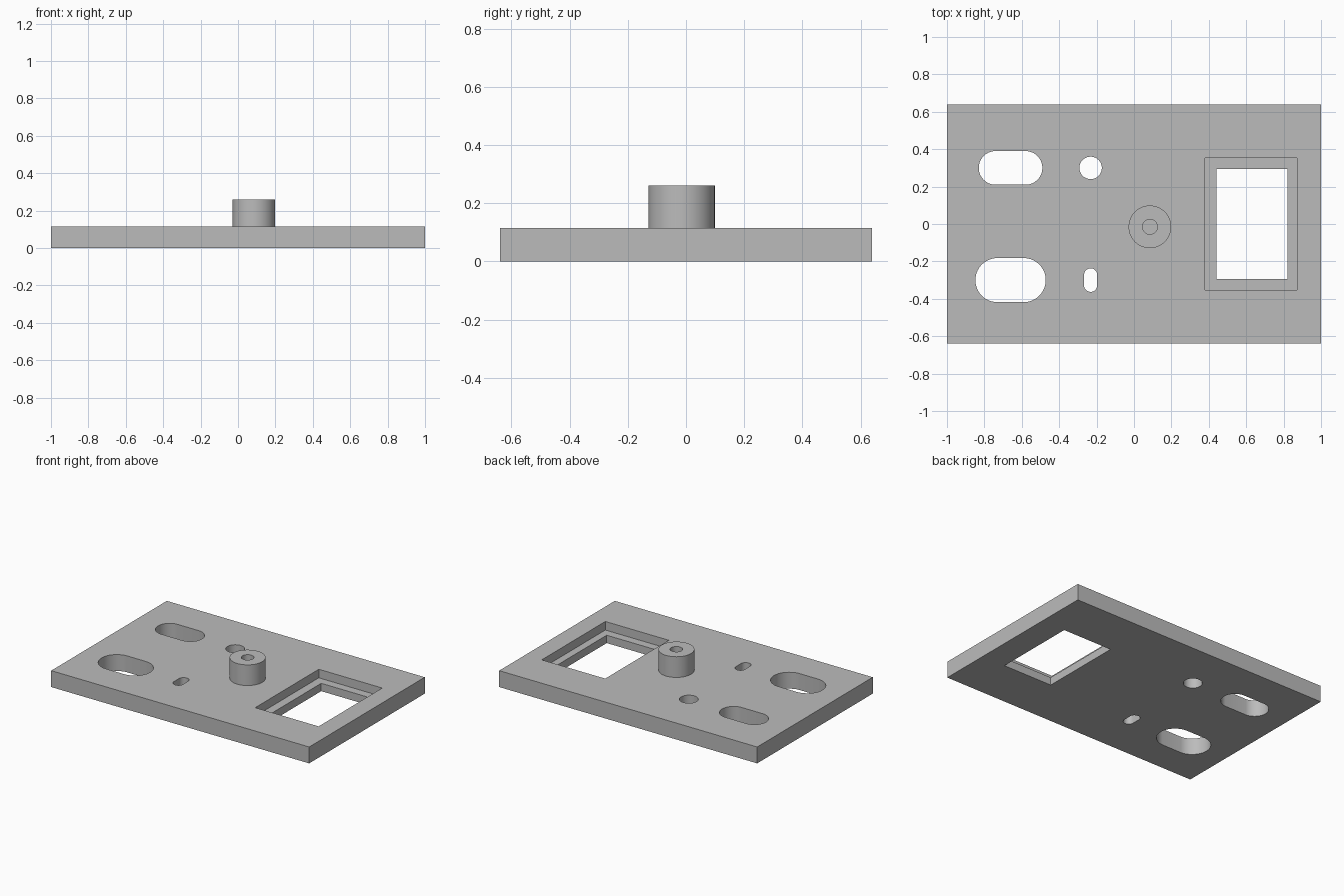
import bpy
import bmesh
import math

cube = bpy.data.objects.get("Cube")
if cube:
    bpy.data.objects.remove(cube, do_unlink=True)

PLATE_TOP = 0.115
LEDGE = 0.055
BOSS_TOP = 0.26

grey = bpy.data.materials.new("plain grey")
grey.use_nodes = True
colour = (0.5, 0.5, 0.5, 1)
grey.diffuse_color = colour
grey.node_tree.nodes["Principled BSDF"].inputs["Base Color"].default_value = colour


def prism(name, outline, z0, z1):
    """Extrude a counter-clockwise outline from z0 to z1."""
    bm = bmesh.new()
    base = bm.faces.new([bm.verts.new((x, y, z0)) for x, y in outline])
    top = bmesh.ops.extrude_face_region(bm, geom=[base], use_keep_orig=True)
    verts = [v for v in top["geom"] if isinstance(v, bmesh.types.BMVert)]
    bmesh.ops.translate(bm, verts=verts, vec=(0, 0, z1 - z0))
    bmesh.ops.recalc_face_normals(bm, faces=bm.faces)
    mesh = bpy.data.meshes.new(name)
    bm.to_mesh(mesh)
    bm.free()
    mesh.materials.append(grey)
    obj = bpy.data.objects.new(name, mesh)
    bpy.context.collection.objects.link(obj)
    return obj


def rectangle(x0, x1, y0, y1):
    return [(x0, y0), (x1, y0), (x1, y1), (x0, y1)]


def slot(cx, cy, r, dx=0, dy=0, steps=64):
    """Rounded slot; dx or dy is half the straight length, both zero is a circle."""
    points = []
    for i in range(steps):
        a = 2 * math.pi * (i + 0.5) / steps
        points.append((cx + math.copysign(dx, math.cos(a)) + r * math.cos(a),
                       cy + math.copysign(dy, math.sin(a)) + r * math.sin(a)))
    return points


def combine(target, other, operation):
    """Apply a boolean and discard the helper object."""
    mod = target.modifiers.new(operation, "BOOLEAN")
    mod.operation = operation
    mod.solver = "EXACT"
    mod.object = other
    graph = bpy.context.evaluated_depsgraph_get()
    result = bpy.data.meshes.new_from_object(target.evaluated_get(graph))
    target.modifiers.clear()
    target.data = result
    bpy.data.objects.remove(other, do_unlink=True)


# Base plate
plate = prism("mounting_plate", rectangle(-1, 1, -0.64, 0.64), 0, PLATE_TOP)

# Round hole, slots and window, all cut right through
for outline in (
    slot(-0.66, 0.30, 0.09, dx=0.08),
    slot(-0.66, -0.30, 0.118, dx=0.07),
    slot(-0.232, 0.30, 0.06),
    slot(-0.232, -0.30, 0.035, dy=0.028),
    rectangle(0.44, 0.82, -0.293, 0.293),
):
    combine(plate, prism("cutter", outline, -0.1, 0.3), "DIFFERENCE")

# Stepped recess around the window
recess = prism("cutter", rectangle(0.38, 0.872, -0.352, 0.352), LEDGE, 0.3)
combine(plate, recess, "DIFFERENCE")

# Raised boss with a blind bore
boss = prism("boss", slot(0.085, -0.015, 0.114), PLATE_TOP - 0.05, BOSS_TOP)
combine(plate, boss, "UNION")
bore = prism("cutter", slot(0.085, -0.015, 0.04), PLATE_TOP, 0.4)
combine(plate, bore, "DIFFERENCE")

# Smooth round walls, crisp edges
plate.data.shade_smooth()
plate.data.set_sharp_from_angle(angle=math.radians(30))
plate.data.name = "mounting_plate"
